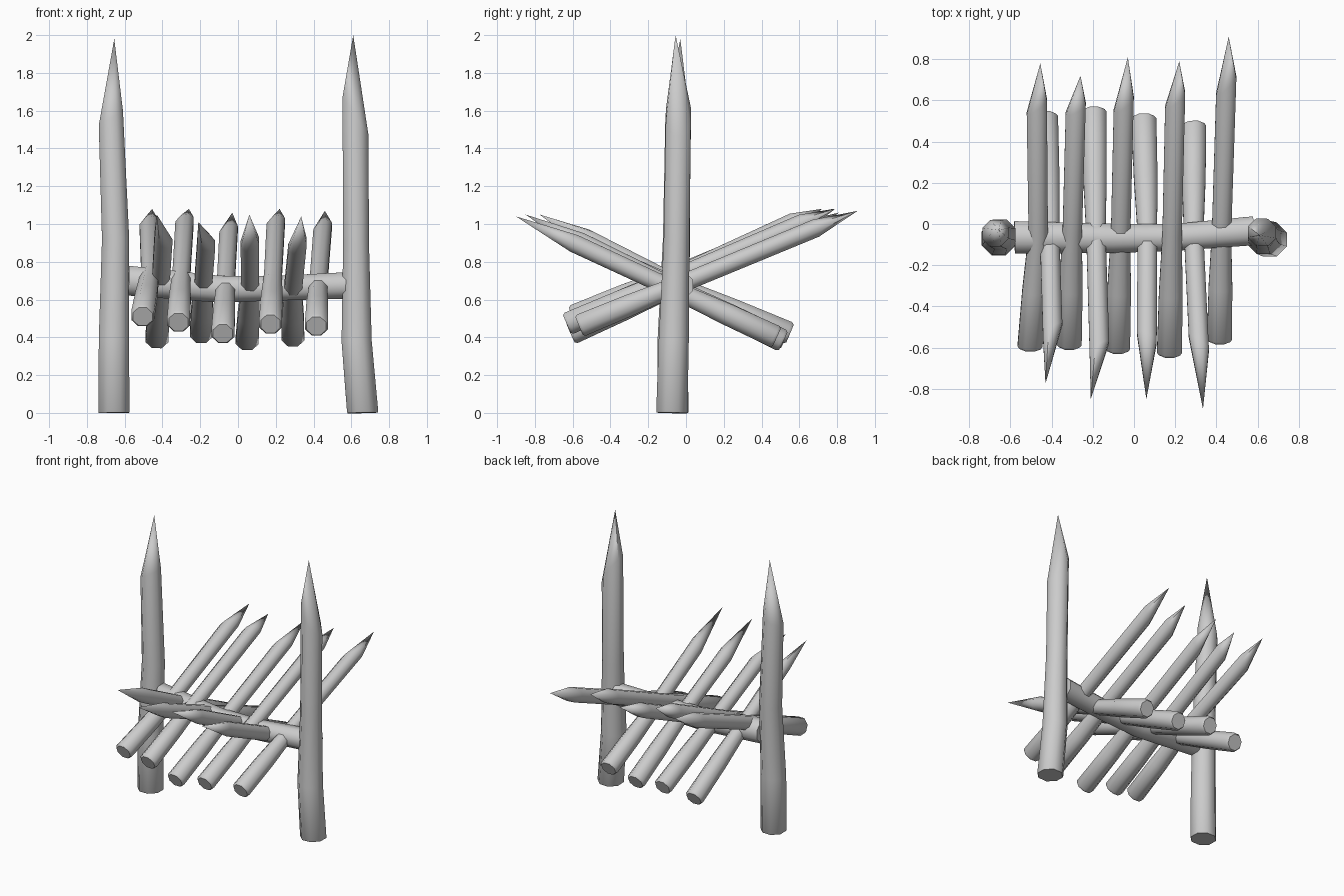
import bpy, bmesh, math
from mathutils import Vector

cube = bpy.data.objects.get("Cube")
if cube:
    bpy.data.objects.remove(cube, do_unlink=True)

SIDES = 8

wood = bpy.data.materials.new("plain grey wood")
wood.use_nodes = True
GREY = (0.6, 0.6, 0.6, 1)
wood.diffuse_color = GREY
wood.node_tree.nodes["Principled BSDF"].inputs["Base Color"].default_value = GREY


def make_log(name, centres, radii, tip=None, skew=0.0, chamfer=0.15):
    """Sweep rings along the centres; the far end is flat or sharpened to a tip."""
    centres = [Vector(c) for c in centres]
    radii = list(radii)
    axis = (centres[-1] - centres[0]).normalized()
    # worn rim around the blunt end
    centres.insert(0, centres[0].copy())
    centres[1] += axis * radii[0] * chamfer * 1.5
    radii.insert(0, radii[0] * (1 - chamfer))
    helper = Vector((0, 1, 0)) if abs(axis.x) > 0.9 else Vector((1, 0, 0))
    u = (helper - axis * helper.dot(axis)).normalized()
    v = axis.cross(u)

    bm = bmesh.new()
    rings = []
    for i, (centre, radius) in enumerate(zip(centres, radii)):
        ring = []
        for k in range(SIDES):
            a = math.tau * (k + 0.5) / SIDES
            slide = skew * math.cos(a) if i == len(centres) - 1 else 0
            ring.append(bm.verts.new(
                centre + (u * math.cos(a) + v * math.sin(a)) * radius * 1.04 + axis * slide))
        rings.append(ring)
    for low, high in zip(rings, rings[1:]):
        for k in range(SIDES):
            n = (k + 1) % SIDES
            bm.faces.new((low[k], low[n], high[n], high[k]))
    bm.faces.new(rings[0][::-1])
    if tip:
        point = bm.verts.new(tip)
        for k in range(SIDES):
            bm.faces.new((rings[-1][k], rings[-1][(k + 1) % SIDES], point))
    else:
        bm.faces.new(rings[-1])
    bmesh.ops.recalc_face_normals(bm, faces=bm.faces)

    mesh = bpy.data.meshes.new(name)
    bm.to_mesh(mesh)
    bm.free()
    mesh.materials.append(wood)
    obj = bpy.data.objects.new(name, mesh)
    bpy.context.collection.objects.link(obj)
    bpy.ops.object.select_all(action='DESELECT')
    obj.select_set(True)
    bpy.context.view_layer.objects.active = obj
    bpy.ops.object.shade_smooth_by_angle(angle=math.radians(50))
    return obj


# Upright posts
make_log("right_post",
         [(-.657, -.07, 0), (-.657, -.07, .4), (-.648, -.05, .92), (-.673, -.045, 1.56)],
         [.086, .083, .075, .067], tip=(-.655, -.03, 1.98), skew=.04, chamfer=.04)
make_log("left_post",
         [(.66, -.075, 0), (.628, -.065, .38), (.625, -.05, .9), (.622, -.04, 1.57)],
         [.086, .083, .071, .069], tip=(.61, -.055, 2), skew=-.11, chamfer=.04)

# Cross beam
make_log("cross_beam",
         [(-.58, -.065, .7), (-.1, -.07, .655), (.2, -.065, .66), (.58, -.033, .675)],
         [.082, .074, .068, .073], chamfer=.02)


def make_stake(name, end, middle_x, shoulder, tip, skew):
    """Slanted stake: blunt low end, bend at the beam, shoulder, sharp tip."""
    end, tip = Vector(end), Vector(tip)

    def on_line(x, y):
        t = (y - end.y) / (tip.y - end.y)
        return Vector((x, y, end.z + t * (tip.z - end.z)))

    middle = on_line(middle_x, -.05)
    neck = on_line(*shoulder)
    make_log(name, [end, end.lerp(middle, .5), middle, neck],
             [.063, .06, .049, .05], tip=tip, skew=skew)


# Stakes rising to the back: blunt end, bend x, shoulder (x, y), tip
back_row = [
    ((-.505, -.6, .51), -.465, (-.472, .57), (-.455, .78, 1.08), .04),
    ((-.315, -.59, .48), -.3, (-.283, .56), (-.26, .72, 1.08), .03),
    ((-.08, -.61, .42), -.065, (-.05, .58), (-.03, .81, 1.06), .04),
    ((.172, -.63, .47), .185, (.2, .6), (.22, .79, 1.08), .04),
    ((.415, -.565, .46), .425, (.448, .67), (.46, .91, 1.07), .05),
]
for i, stake in enumerate(back_row):
    make_stake(f"back_stake_{i + 1}", *stake)

# Stakes rising to the front
front_row = [
    ((-.43, .525, .39), -.41, (-.395, -.52), (-.43, -.775, 1.05), -.04),
    ((-.195, .55, .42), -.185, (-.168, -.6), (-.21, -.85, 1.01), -.03),
    ((.048, .515, .38), .065, (.062, -.55), (.06, -.85, 1.05), .03),
    ((.29, .48, .4), .29, (.315, -.58), (.335, -.9, 1.04), .04),
]
for i, stake in enumerate(front_row):
    make_stake(f"front_stake_{i + 1}", *stake)
